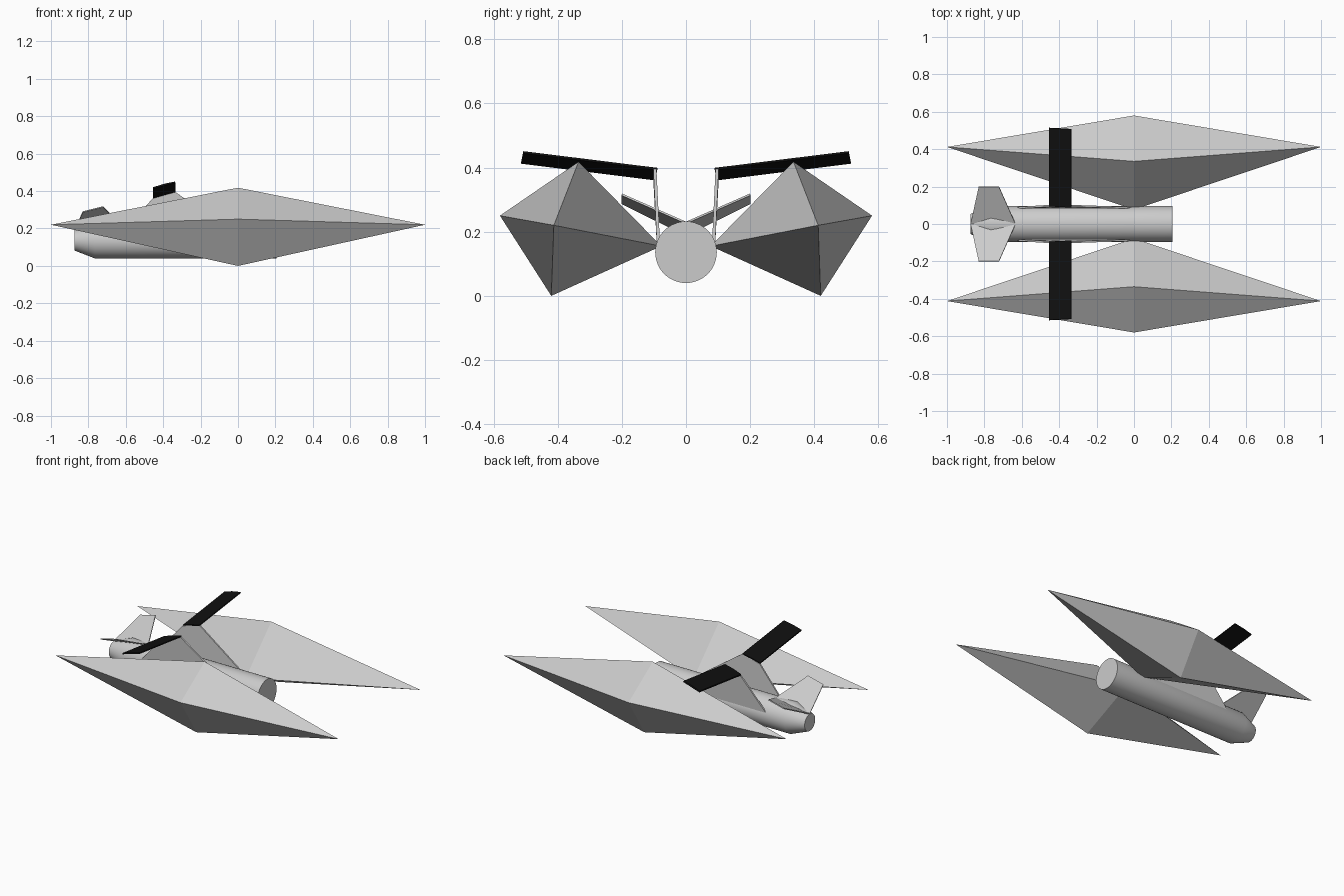
import bpy, bmesh
from mathutils import Vector

if "Cube" in bpy.data.objects:
    bpy.data.objects.remove(bpy.data.objects["Cube"])


def make_object(name, bm, mat=None):
    bmesh.ops.recalc_face_normals(bm, faces=bm.faces)
    me = bpy.data.meshes.new(name)
    bm.to_mesh(me)
    bm.free()
    ob = bpy.data.objects.new(name, me)
    bpy.context.collection.objects.link(ob)
    if mat:
        me.materials.append(mat)
    return ob


def loft(name, rings, mat=None):
    """Skin equal-length rings of points and cap both ends."""
    bm = bmesh.new()
    loops = [[bm.verts.new(p) for p in ring] for ring in rings]
    for a, b in zip(loops, loops[1:]):
        for i in range(len(a)):
            j = (i + 1) % len(a)
            bm.faces.new((a[i], a[j], b[j], b[i]))
    bm.faces.new(loops[0])
    bm.faces.new(loops[-1])
    return make_object(name, bm, mat)


def plate(name, outline, thickness):
    """Thin flat panel centred on a planar outline."""
    pts = [Vector(p) for p in outline]
    n = (pts[1] - pts[0]).cross(pts[2] - pts[0]).normalized() * thickness / 2
    return loft(name, [[p - n for p in pts], [p + n for p in pts]])


black = bpy.data.materials.new("black")
black.diffuse_color = (0.005, 0.005, 0.005, 1)
black.use_nodes = True
black.node_tree.nodes["Principled BSDF"].inputs["Base Color"].default_value = black.diffuse_color

# Fuselage: straight tube with a tapered rear end
bpy.ops.mesh.primitive_cylinder_add(vertices=48, radius=0.096, depth=0.97,
                                    location=(-0.28, 0, 0.136),
                                    rotation=(0, 1.5707963, 0))
body = bpy.context.object
body.name = "fuselage"
bm = bmesh.new()
bm.from_mesh(body.data)
rear = min(bm.faces, key=lambda f: f.calc_center_median().z)
new = bmesh.ops.extrude_discrete_faces(bm, faces=[rear])["faces"][0]
for v in new.verts:
    v.co = (v.co.x * 0.56, v.co.y * 0.56, v.co.z - 0.11)
bm.to_mesh(body.data)
bm.free()
bpy.ops.object.shade_smooth_by_angle(angle=0.4)

for side, s in (("left", 1), ("right", -1)):
    # Faceted pod: four-sided section at the middle, pointed at both ends
    bm = bmesh.new()
    section = [(0.335, 0.418), (0.58, 0.25), (0.42, 0.0), (0.077, 0.155)]
    ring = [bm.verts.new((0, s * y, z)) for y, z in section]
    for x in (-1, 1):
        tip = bm.verts.new((x, s * 0.412, 0.22))
        for i in range(4):
            bm.faces.new((ring[i], ring[(i + 1) % 4], tip))
    make_object(side + "_pod", bm)

    # Pylon from fuselage flank up to the wing
    plate(side + "_pylon", [(-0.65, s * 0.085, 0.14), (0.03, s * 0.085, 0.14),
                            (-0.335, s * 0.097, 0.395),
                            (-0.455, s * 0.097, 0.362)], 0.01)

    # Black wing with thin section, tilted up toward the front
    foil = [(-0.455, 0.0), (-0.335, 0.033), (-0.337, 0.039),
            (-0.40, 0.026), (-0.455, 0.008)]
    loft(side + "_wing", [[(x, s * (y - 0.2 * h), z + h) for x, h in foil]
                          for y, z in ((0.096, 0.36), (0.515, 0.412))], black)

    # V-tail fin
    plate(side + "_tail_fin", [(-0.874, 0, 0.19), (-0.633, 0, 0.228),
                               (-0.722, s * 0.2, 0.316),
                               (-0.83, s * 0.2, 0.289)], 0.006)
